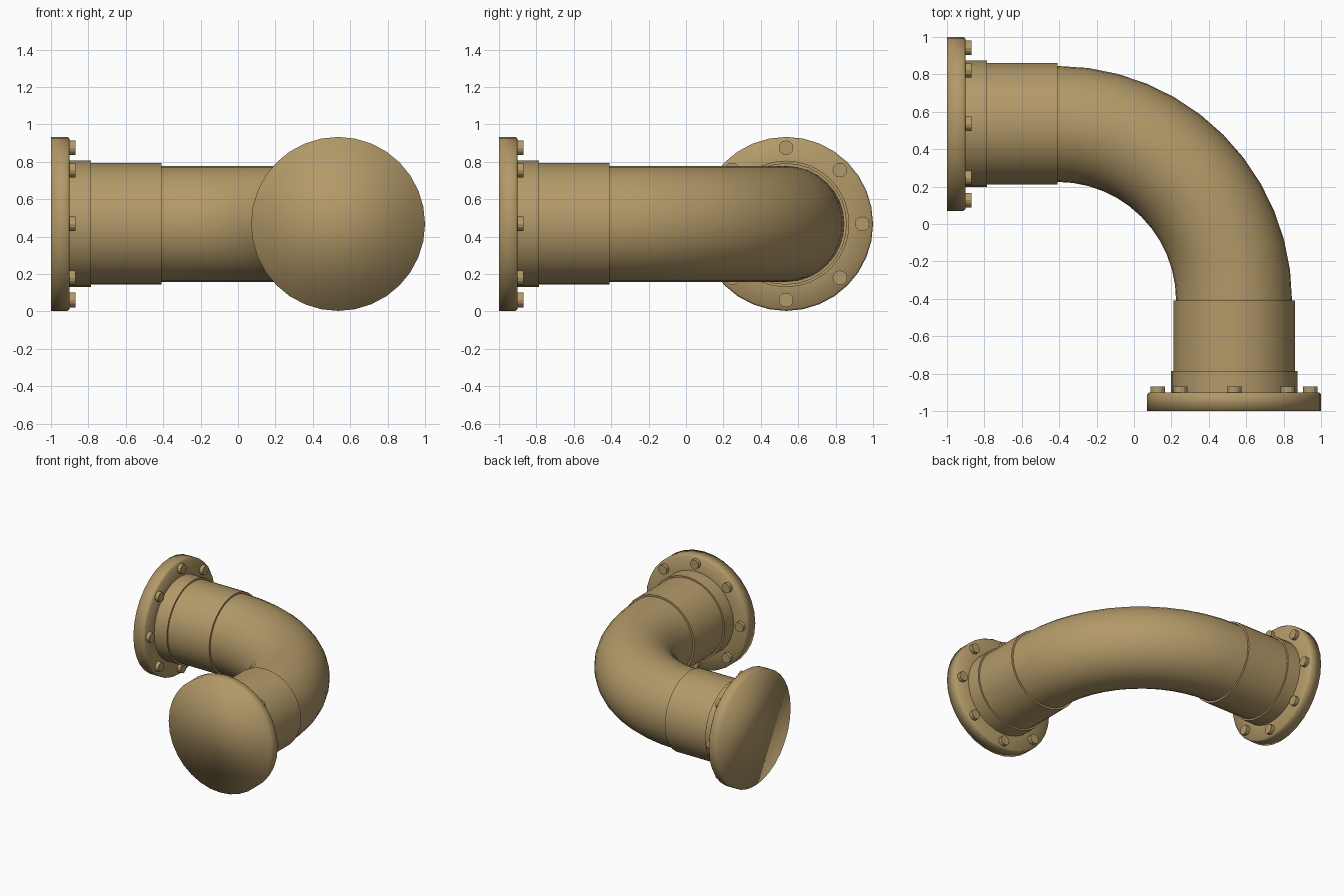
import bpy, bmesh
from math import pi, sin, cos, radians
from mathutils import Matrix, Vector

if "Cube" in bpy.data.objects:
    bpy.data.objects.remove(bpy.data.objects["Cube"])

SIDES = 32
C = 0.535        # pipe axis offset from the centre
Z = 0.468        # height of the pipe axis
BEND_START = -0.41

brass = bpy.data.materials.new("tan_metal")
brass.diffuse_color = (0.45, 0.32, 0.14, 1)
brass.use_nodes = True
brass.node_tree.nodes["Principled BSDF"].inputs["Base Color"].default_value = brass.diffuse_color


def finish(name, bm, matrix=None, angle=40):
    bmesh.ops.recalc_face_normals(bm, faces=bm.faces)
    me = bpy.data.meshes.new(name)
    bm.to_mesh(me)
    bm.free()
    ob = bpy.data.objects.new(name, me)
    bpy.context.collection.objects.link(ob)
    me.materials.append(brass)
    if matrix:
        ob.matrix_world = matrix
    bpy.ops.object.select_all(action='DESELECT')
    ob.select_set(True)
    bpy.context.view_layer.objects.active = ob
    bpy.ops.object.shade_smooth_by_angle(angle=radians(angle))
    return ob


def skin(bm, rings):
    for a, b in zip(rings, rings[1:]):
        for i in range(len(a)):
            j = (i + 1) % len(a)
            bm.faces.new((a[i], a[j], b[j], b[i]))


def lathe(name, profile, matrix, cap=False, angle=40):
    # profile is (radius, height) along the local z axis
    bm = bmesh.new()
    rings = [[bm.verts.new((r * cos(2 * pi * i / SIDES), r * sin(2 * pi * i / SIDES), h))
              for i in range(SIDES)] for r, h in profile]
    skin(bm, rings)
    if cap:
        bm.faces.new(rings[0])
    return finish(name, bm, matrix, angle)


def pipe_end(side, matrix):
    # closed flange disc with a softened inner rim
    lathe(side + "_flange", [(0.465, 0), (0.465, 0.088), (0.455, 0.1), (0.31, 0.1)],
          matrix, cap=True, angle=100)
    # collar and sleeve
    lathe(side + "_collar", [(0.338, 0.1), (0.338, 0.215), (0.31, 0.215)], matrix)
    lathe(side + "_sleeve", [(0.325, 0.215), (0.325, 0.59), (0.305, 0.59)], matrix)
    # ring of bolt heads
    bm = bmesh.new()
    for i in range(8):
        a = i * pi / 4
        bmesh.ops.create_cone(bm, cap_ends=True, segments=12, radius1=0.039,
                              radius2=0.039, depth=0.04,
                              matrix=Matrix.Translation((0.407 * cos(a), 0.407 * sin(a), 0.11)))
    finish(side + "_bolts", bm, matrix, 25)


pipe_end("left", Matrix.Translation((-1, C, Z)) @ Matrix.Rotation(pi / 2, 4, 'Y'))
pipe_end("front", Matrix.Translation((C, -1, Z)) @ Matrix.Rotation(-pi / 2, 4, 'X'))

# quarter-circle elbow
bm = bmesh.new()
centre = Vector((BEND_START, BEND_START, Z))
rings = []
for k in range(13):
    t = k * pi / 24
    out = Vector((cos(t), sin(t), 0))
    ring = []
    for i in range(SIDES):
        a = 2 * pi * i / SIDES
        ring.append(bm.verts.new(centre + out * (C - BEND_START + 0.31 * cos(a))
                                 + Vector((0, 0, 0.31 * sin(a)))))
    rings.append(ring)
skin(bm, rings)
finish("elbow", bm)
